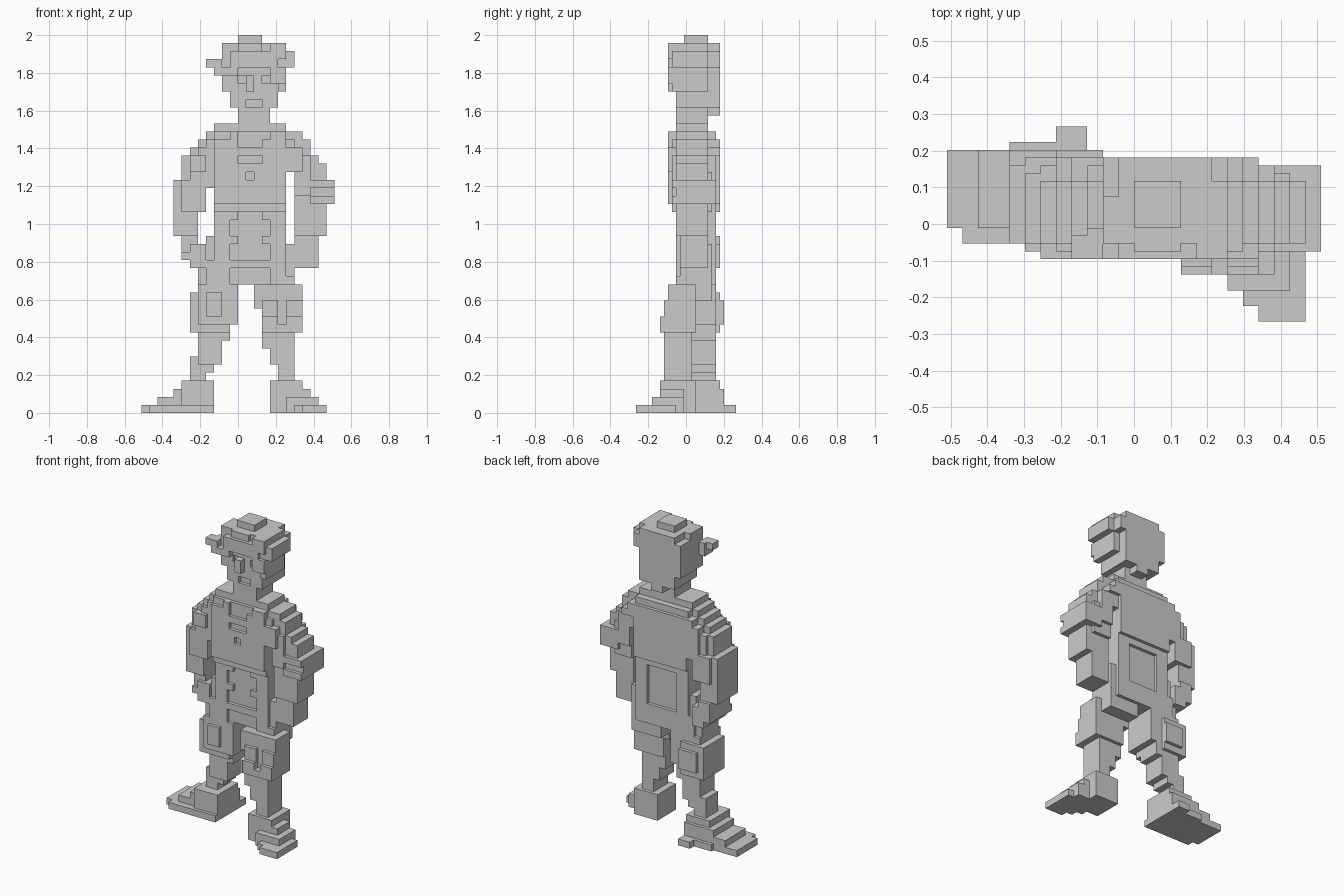
import bpy, bmesh

V = 2 / 47            # one block of the stepped figure
MID = 6.25            # depth in blocks from the front toe to the centre

grey = bpy.data.materials.new("plain grey")
grey.diffuse_color = (0.6, 0.6, 0.6, 1)


def cells(boxes):
    """Fill boxes (x0,x1, y0,y1, z0,z1 in blocks, depth in half blocks) with cells."""
    out = set()
    for x0, x1, y0, y1, z0, z1 in boxes:
        out |= {(x, y, z) for x in range(x0, x1)
                for y in range(round(y0 * 2), round(y1 * 2))
                for z in range(z0, z1)}
    return out


def part(name, boxes, cuts=()):
    """Make one object from the outer skin of the filled cells."""
    solid = cells(boxes) - cells(cuts)
    bm = bmesh.new()
    verts = {}

    def vert(p):
        if p not in verts:
            verts[p] = bm.verts.new((p[0] * V, (p[1] / 2 - MID) * V, p[2] * V))
        return verts[p]

    for c in sorted(solid):
        for axis in range(3):
            for side in (0, 1):
                n = list(c)
                n[axis] += 2 * side - 1
                if tuple(n) in solid:
                    continue
                u, w = (axis + 1) % 3, (axis + 2) % 3
                ring = []
                for a, b in ((0, 0), (1, 0), (1, 1), (0, 1)):
                    p = list(c)
                    p[axis] += side
                    p[u] += a
                    p[w] += b
                    ring.append(vert(tuple(p)))
                bm.faces.new(ring if side else ring[::-1])
    mesh = bpy.data.meshes.new(name)
    bm.to_mesh(mesh)
    bm.free()
    mesh.materials.append(grey)
    bpy.context.collection.objects.link(bpy.data.objects.new(name, mesh))


# Head with neck, nose, recessed eyes and mouth
part("head", [
    (0, 4, 5, 9, 35, 38), (-1, 5, 5, 10.5, 38, 40), (-2, 5, 5, 10.5, 40, 43),
    (1, 3, 9, 10.5, 37, 38), (1, 2, 4, 5, 40, 42),
], cuts=[(0, 1, 4, 5.5, 41, 42), (3, 4, 4, 5.5, 41, 42), (1, 3, 4, 5.5, 38, 39)])

# Hair with a side tuft
part("hair", [
    (-2, 6, 5, 10.5, 43, 45), (-1, 5, 5, 10.5, 45, 46), (-2, 0, 5, 8, 45, 46),
    (4, 6, 4, 9, 44, 46), (-1, 5, 4, 5, 43, 45), (0, 3, 4.5, 5, 45, 46),
    (5, 7, 4.5, 9, 43, 45), (5, 6, 4.5, 9, 40, 43),
    (-2, 0, 4, 5, 42, 43), (4, 6, 4, 5, 41, 43),
    (-4, -2, 4, 5.5, 43, 44), (-3, -2, 4, 6, 42, 44), (0, 3, 6, 9, 46, 47),
])

# Chest with rounded stepped shoulders, collar and button
part("chest", [
    (-3, 6, 5, 9, 35, 36), (-4, 8, 5, 9, 34, 35), (-3, 6, 4.5, 10, 34, 35),
    (-5, 9, 5, 9, 33, 34), (-4, 7, 4.5, 10.5, 33, 34),
    (-6, 9, 5, 9, 32, 33), (-5, 8, 4.5, 10.5, 32, 33), (-3, 6, 4, 10.5, 26, 34),
    (-1, 0, 4, 5, 34, 35), (4, 6, 4, 5, 34, 35),
], cuts=[(0, 3, 4, 4.5, 33, 34), (0, 3, 4, 4.5, 31, 32), (1, 2, 4, 4.5, 29, 30)])

# Waist and hips with side panels and raised squares
squares = [(x, x + 1, 5, 5.5, z, z + 1) for x in (-1, 3) for z in (21, 24)]
part("waist", [
    (-3, 6, 5.5, 9.5, 18, 26), (-3, -1, 5, 10, 18, 26), (4, 6, 5, 10, 18, 26),
    (-3, 6, 4.5, 10, 25, 26), (-4, 6, 5.5, 9.5, 20, 22),
    (-5, 7, 5.5, 9.5, 16, 21), (-4, 6, 5, 10, 16, 19),
] + squares, cuts=[(-1, 4, 5, 5.5, 16, 18)])

# Arms, the second one with a wide cuff
part("left_arm", [
    (-7, -3, 5, 9.5, 29, 32), (-6, -3, 4.5, 10, 28, 32), (-5, -3, 4.5, 10.5, 28, 32),
    (-8, -4, 5, 10, 25, 29), (-7, -4, 4.5, 10.5, 25, 29),
    (-8, -5, 5, 10, 22, 25), (-7, -5, 5.5, 10.5, 19, 22),
    (-6, -4, 5, 10.5, 18, 21), (-7, -6, 5, 6, 19, 20), (-6, -4, 4, 5, 30, 32),
])
part("right_arm", [
    (6, 10, 5, 9, 30, 32), (6, 9, 4.5, 10, 30, 32), (7, 11, 5, 9, 25, 31),
    (7, 9, 4.5, 10, 27, 31), (7, 10, 5, 9.5, 25, 30),
    (9, 12, 4.5, 10, 26, 29), (7, 11, 5, 9, 22, 25), (7, 10, 5.5, 9, 18, 22),
    (6, 8, 4, 5, 30, 33),
], cuts=[(9, 12, 4, 5, 27, 28)])

# Shorts
part("left_shorts", [
    (-5, 0, 5, 10, 13, 16), (-5, 0, 5, 10, 11, 13), (-5, -1, 5.5, 10, 10, 11),
    (-6, -2, 5.5, 10.5, 10, 15), (-5, -2, 6, 11, 11, 14), (-4, -2, 4.5, 6, 12, 15),
])
part("right_shorts", [
    (2, 8, 4, 7.5, 13, 16), (3, 8, 3.5, 7.5, 10, 14), (3, 8, 3, 7.5, 10, 12),
    (2, 6, 5, 9.5, 14, 16), (6, 7, 5, 9.5, 14, 17),
], cuts=[(5, 6, 3, 4, 11, 14)])

# Lower legs
part("left_leg", [
    (-5, -1, 6.5, 10, 9, 10), (-5, -2, 6.5, 10, 6, 9),
    (-6, -3, 7, 10, 5, 7), (-6, -4, 7, 10, 4, 5),
])
part("right_leg", [
    (3, 7, 3.5, 7, 8, 10), (4, 7, 3.5, 7, 6, 8), (5, 7, 3.5, 7, 4, 6),
])

# Shoes turned outwards
part("left_shoe", [
    (-12, -3, 6, 11, 0, 1), (-11, -3, 5, 11, 0, 1), (-8, -3, 6, 11.5, 0, 1),
    (-5, -3, 11, 12.5, 0, 1), (-10, -3, 6, 11, 1, 2),
    (-8, -3, 6, 11, 2, 3), (-7, -3, 5.5, 10.5, 3, 4), (-7, -3, 5.5, 10.5, 0, 3),
])
part("right_shoe", [
    (4, 8, 3, 7.5, 0, 4), (6, 10, 2, 6, 0, 2), (7, 11, 1, 5, 0, 1),
    (8, 11, 0, 4, 0, 1), (6, 9, 3, 6, 2, 3),
])
